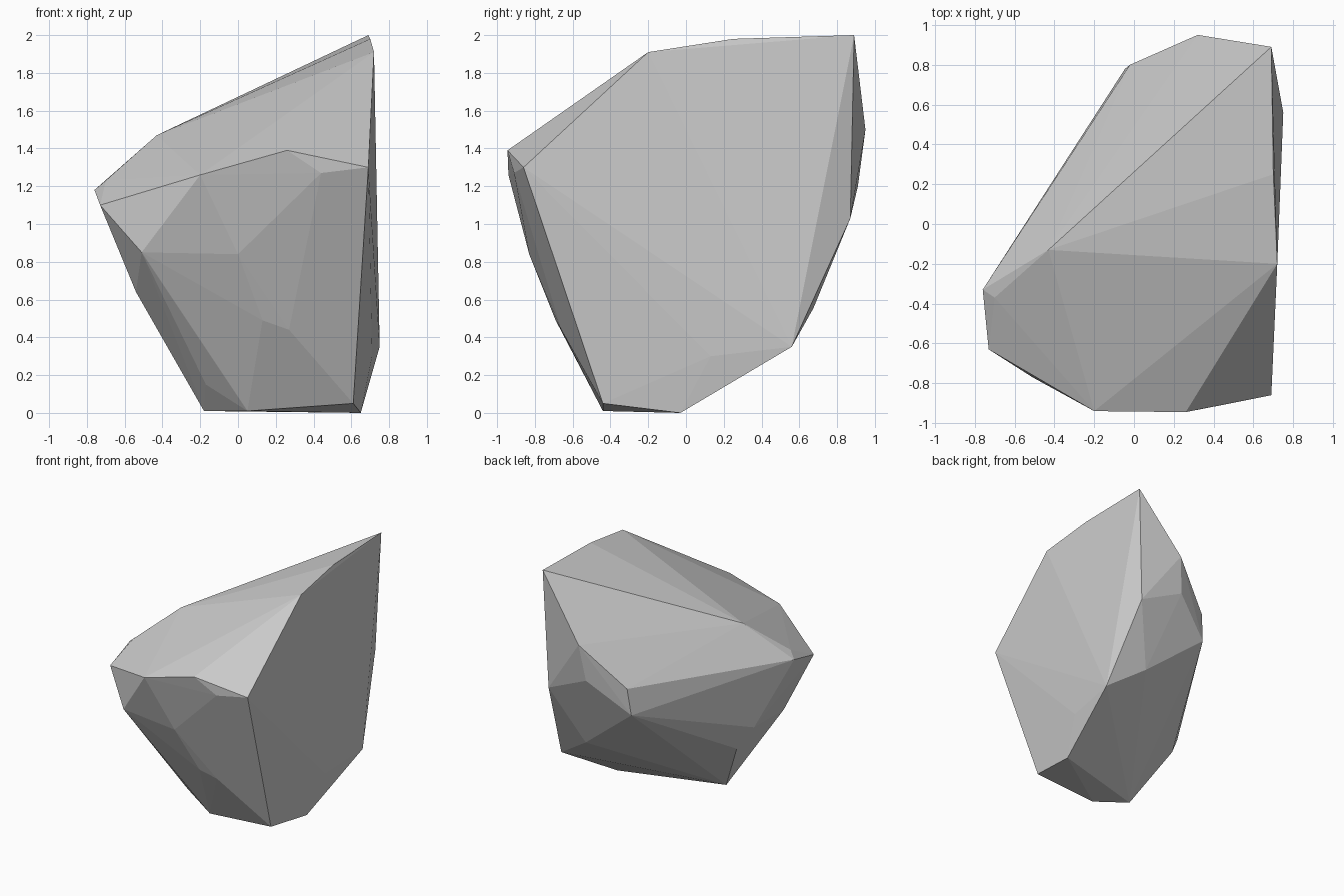
import bpy, bmesh

# Corner points of the faceted boulder, grouped by region
crown = [(0.69, 0.89, 2.0), (0.70, 0.25, 1.98), (0.72, -0.20, 1.91),
         (-0.43, -0.13, 1.47), (-0.70, -0.37, 1.23), (-0.76, -0.33, 1.18)]
front_rim = [(0.69, -0.86, 1.30), (0.44, -0.91, 1.27), (0.26, -0.945, 1.39),
             (-0.20, -0.94, 1.26), (-0.73, -0.63, 1.10)]
front_belly = [(-0.51, -0.77, 0.85), (0.0, -0.83, 0.84), (0.13, -0.69, 0.49),
               (0.27, -0.66, 0.44), (-0.17, -0.42, 0.15)]
left_side = [(-0.54, -0.51, 0.64), (-0.54, -0.12, 0.64), (-0.43, -0.05, 0.46)]
back_side = [(0.32, 0.95, 1.50), (0.28, 0.91, 1.20), (0.65, 0.87, 1.03),
             (-0.02, 0.80, 1.17), (-0.045, 0.78, 0.95), (0.446, 0.675, 0.555),
             (0.75, 0.56, 0.35), (0.71, 0.13, 0.30)]
foot = [(0.65, -0.03, 0.0), (0.61, -0.44, 0.05), (0.05, -0.44, 0.01),
        (-0.18, -0.27, 0.01)]

# Wrap the corners in a convex shell
bm = bmesh.new()
for p in crown + front_rim + front_belly + left_side + back_side + foot:
    bm.verts.new(p)
hull = bmesh.ops.convex_hull(bm, input=bm.verts)
loose = {v for v in hull["geom_interior"] + hull["geom_unused"]
         if isinstance(v, bmesh.types.BMVert)}
bmesh.ops.delete(bm, geom=list(loose), context='VERTS')
bmesh.ops.recalc_face_normals(bm, faces=bm.faces)

mesh = bpy.data.meshes.new("boulder")
bm.to_mesh(mesh)
bm.free()
rock = bpy.data.objects.new("boulder", mesh)
bpy.context.collection.objects.link(rock)

# Plain grey stone, flat faces
stone = bpy.data.materials.new("grey stone")
stone.diffuse_color = (0.6, 0.6, 0.6, 1)
mesh.materials.append(stone)
